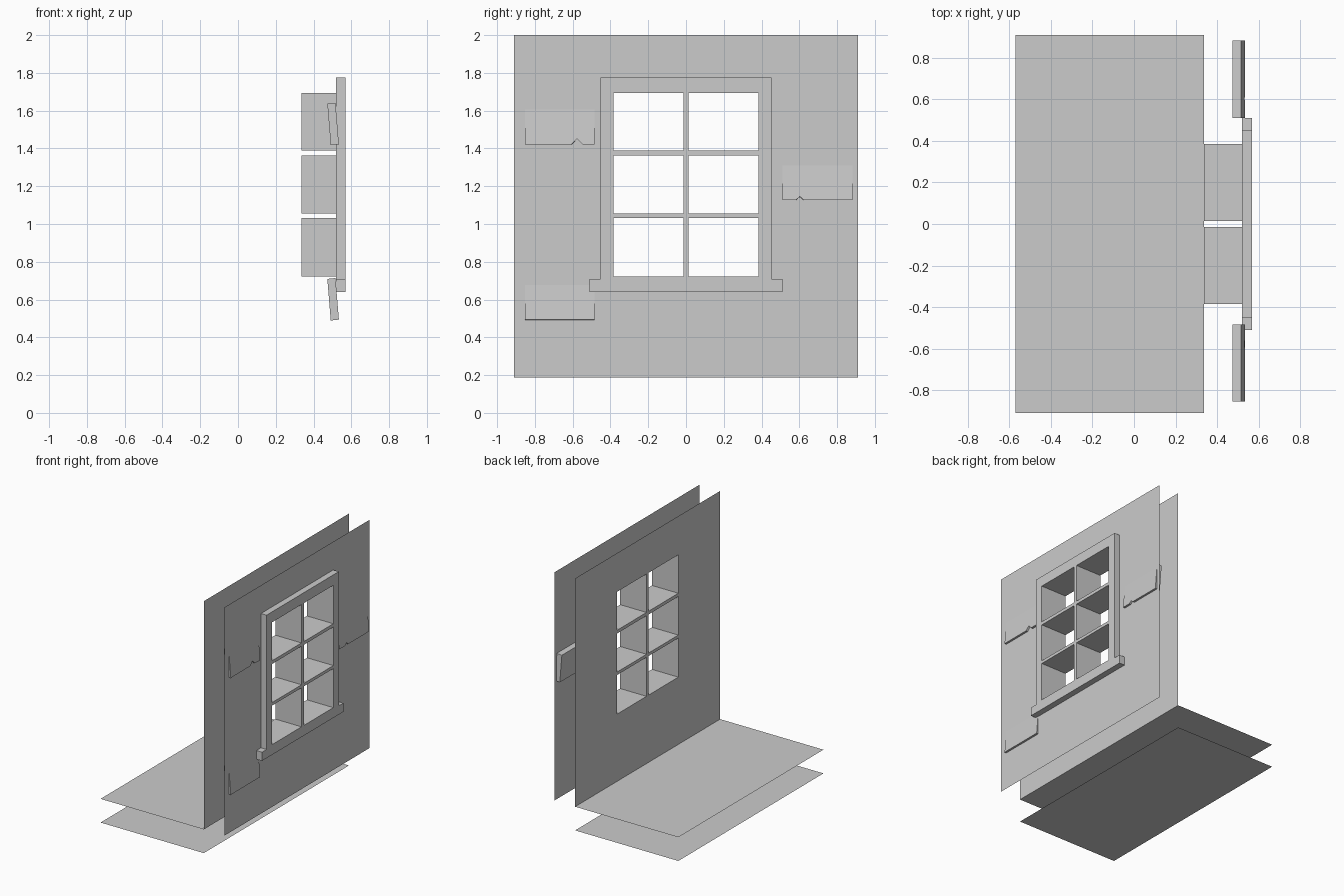
import bpy

if "Cube" in bpy.data.objects:
    bpy.data.objects.remove(bpy.data.objects["Cube"])

# Shared dimensions
W = 0.91                                   # half width of wall and floor
X_IN, X_OUT, X_FRONT = 0.337, 0.519, 0.568  # inner wall, outer wall, frame front
PANE_Y = [(-0.385, -0.014), (0.014, 0.385)]
PANE_Z = [(0.722, 1.032), (1.056, 1.362), (1.388, 1.693)]


def make(name, verts, faces):
    me = bpy.data.meshes.new(name)
    me.from_pydata(verts, [], faces)
    ob = bpy.data.objects.new(name, me)
    bpy.context.collection.objects.link(ob)
    return ob


def inside(v, spans):
    return any(a < v < b for a, b in spans)


def pierced_sheet(name, x, ys, zs, keep=lambda y, z: True):
    """Sheet in the YZ plane with the six pane openings left out."""
    ys = sorted(ys + [v for p in PANE_Y for v in p])
    zs = sorted(zs + [v for p in PANE_Z for v in p])
    index, faces = {}, []
    for y0, y1 in zip(ys, ys[1:]):
        for z0, z1 in zip(zs, zs[1:]):
            cy, cz = (y0 + y1) / 2, (z0 + z1) / 2
            if (inside(cy, PANE_Y) and inside(cz, PANE_Z)) or not keep(cy, cz):
                continue
            corners = [(y0, z0), (y1, z0), (y1, z1), (y0, z1)]
            faces.append([index.setdefault((x, *c), len(index)) for c in corners])
    return make(name, list(index), faces)


# Two wall skins
pierced_sheet("inner_wall", X_IN, [-W, W], [0.188, 2.0])
pierced_sheet("outer_wall", X_OUT, [-W, W], [0.188, 2.0])

# Two floor skins
for name, z in (("floor_top", 0.188), ("floor_underside", 0.0)):
    make(name, [(-0.57, -W, z), (X_IN, -W, z), (X_IN, W, z), (-0.57, W, z)],
         [(0, 1, 2, 3)])

# Window frame with glazing bars and a wider sill
frame = pierced_sheet("window_frame", X_FRONT, [-0.51, -0.453, 0.453, 0.51],
                      [0.641, 0.71, 1.776],
                      lambda y, z: abs(y) < 0.453 or z < 0.71)
mod = frame.modifiers.new("thickness", 'SOLIDIFY')
mod.thickness = X_FRONT - X_OUT
mod.offset = -1

# Pane reveals: open tunnels joining the two wall skins
verts, faces = [], []
for y0, y1 in PANE_Y:
    for z0, z1 in PANE_Z:
        n = len(verts)
        loop = [(y0, z0), (y1, z0), (y1, z1), (y0, z1)]
        verts += [(x, y, z) for x in (X_IN, X_OUT) for y, z in loop]
        faces += [(n + i, n + 4 + i, n + 4 + (i + 1) % 4, n + (i + 1) % 4)
                  for i in range(4)]
make("pane_reveals", verts, faces)


def siding_board(name, y0, y1, z, notch=()):
    """Tilted board set into the wall; notch points are (y, height)."""
    profile = [(y0, 0), *notch, (y1, 0), (y1, 0.22), (y0, 0.22)]
    n = len(profile)
    front = [(0.534 - 0.082 * h, y, z + 0.005 + h) for y, h in profile]
    back = [(x - 0.043, y, h - 0.005) for x, y, h in front]
    sides = [(i, i + n, (i + 1) % n + n, (i + 1) % n) for i in range(n)]
    make(name, front + back,
         [tuple(range(n)), tuple(range(2 * n - 1, n - 1, -1))] + sides)


# Siding boards
siding_board("siding_board_upper_left", -0.853, -0.484, 1.417,
             [(-0.606, 0), (-0.577, 0.03), (-0.547, 0)])
siding_board("siding_board_lower_left", -0.853, -0.484, 0.489)
siding_board("siding_board_right", 0.511, 0.882, 1.123,
             [(0.582, 0), (0.603, 0.018), (0.622, 0)])
